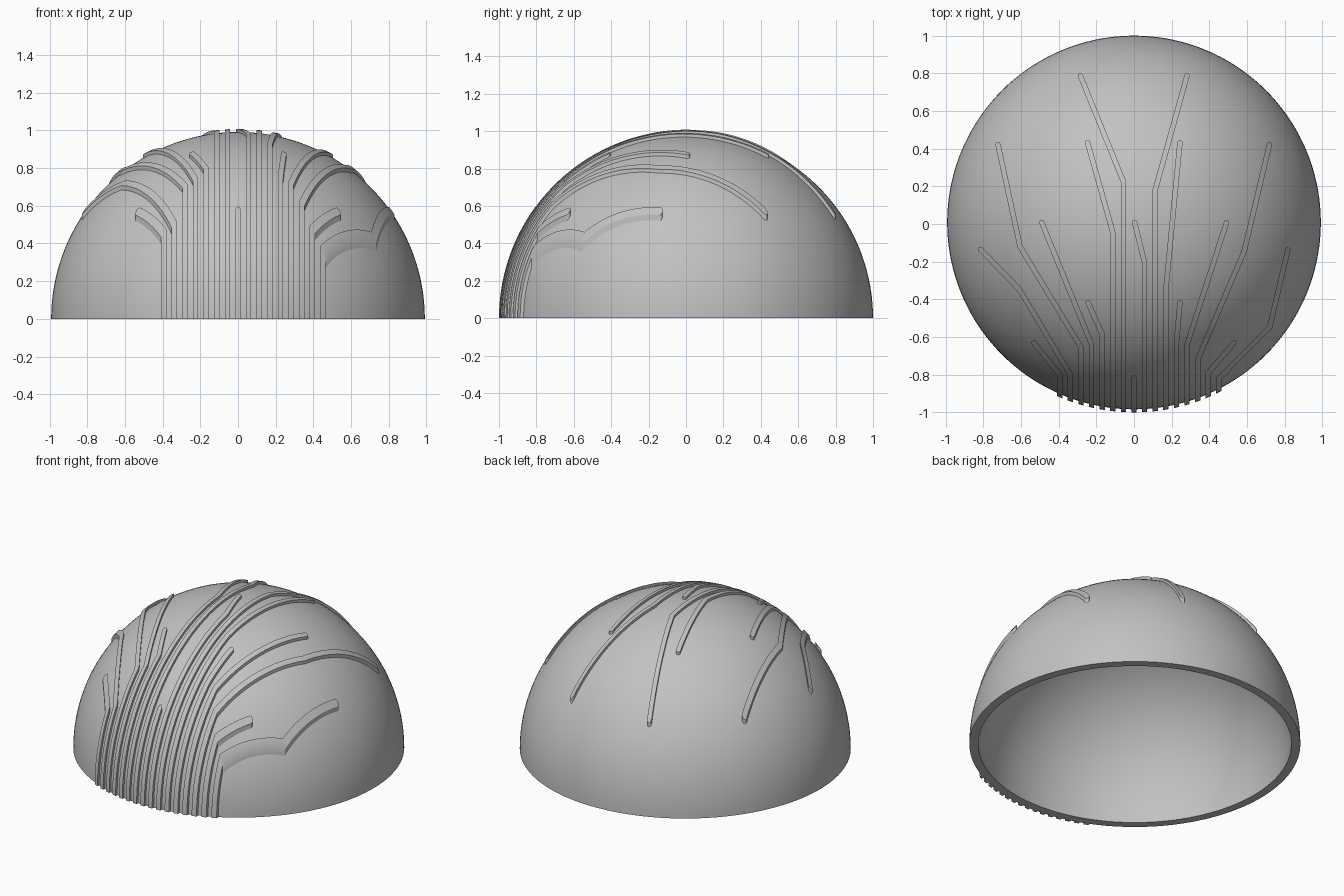
import bpy, bmesh, math
from mathutils import Vector

default = bpy.data.objects.get("Cube")
if default:
    bpy.data.objects.remove(default, do_unlink=True)

R_BODY, R_IN, R_TRACE = 0.992, 0.938, 1.008   # dome outside, inside, trace tops
CY = 0.008                                    # dome centre in y
PITCH, HALF = 0.0563, 0.014                   # trace spacing and half width

grey = bpy.data.materials.new("plain grey")
grey.use_nodes = True
colour = (0.54, 0.54, 0.54, 1)
grey.diffuse_color = colour
grey.node_tree.nodes["Principled BSDF"].inputs["Base Color"].default_value = colour


def finish(bm, name):
    bmesh.ops.remove_doubles(bm, verts=bm.verts, dist=1e-5)
    bmesh.ops.recalc_face_normals(bm, faces=bm.faces)
    mesh = bpy.data.meshes.new(name)
    bm.to_mesh(mesh)
    bm.free()
    mesh.materials.append(grey)
    ob = bpy.data.objects.new(name, mesh)
    bpy.context.scene.collection.objects.link(ob)
    bpy.ops.object.select_all(action='DESELECT')
    ob.select_set(True)
    bpy.context.view_layer.objects.active = ob
    bpy.ops.object.shade_smooth_by_angle(angle=math.radians(30))


# Hollow dome: spin a wall section around z
def dome():
    bm = bmesh.new()
    n = 36
    arc = [math.pi / 2 * i / n for i in range(n + 1)]
    section = [(R_BODY * math.sin(a), R_BODY * math.cos(a)) for a in arc]
    section += [(R_IN * math.sin(a), R_IN * math.cos(a)) for a in reversed(arc)]
    verts = [bm.verts.new((x, CY, z)) for x, z in section]
    edges = [bm.edges.new(pair) for pair in zip(verts, verts[1:])]
    bmesh.ops.spin(bm, geom=verts + edges, cent=(0, CY, 0), axis=(0, 0, 1),
                   angle=2 * math.pi, steps=144, use_merge=True)
    finish(bm, "dome_shell")


def height(p, radius):
    return math.sqrt(max(0, radius ** 2 - p.x ** 2 - (p.y - CY) ** 2))


def side(d):
    return Vector((-d.y, d.x)) * HALF


# Raised trace: plan-view ribbon with a round tip, lifted onto the dome
def trace(name, lane, points):
    x = lane * PITCH
    path = [Vector(p) for p in points[:-1]] + [Vector((x, points[-1])), Vector((x, -1))]
    dirs = [(b - a).normalized() for a, b in zip(path, path[1:])]
    tip = path[0].copy()
    path[0] = tip + dirs[0] * HALF
    rows = []
    for i in range(6):
        a = math.pi / 2 * i / 6
        c = tip + dirs[0] * HALF * (1 - math.cos(a))
        s = side(dirs[0]) * math.sin(a)
        rows.append((c + s, c - s))
    # Mitred corners
    corners = [(path[0] + side(dirs[0]), path[0] - side(dirs[0]))]
    for p, d, e in zip(path[1:], dirs, dirs[1:]):
        m = (d + e).normalized()
        s = side(m) / m.dot(d)
        corners.append((p + s, p - s))
    # The last pair ends on the rim
    corners.append(tuple(Vector((q, CY - math.sqrt(R_TRACE ** 2 - q * q)))
                         for q in (x + HALF, x - HALF)))
    for k, (a, b) in enumerate(zip(corners, corners[1:])):
        last = k == len(corners) - 2
        steps = 44 if last else 24
        for i in range(steps + last):
            t = i / steps
            if last:
                t = math.sin(t * math.pi / 2)
            rows.append((a[0].lerp(b[0], t), a[1].lerp(b[1], t)))
    bm = bmesh.new()
    rings = []
    for l, r in rows:
        rings.append([bm.verts.new((p.x, p.y, height(p, rad))) for p, rad in
                      ((l, R_TRACE), (r, R_TRACE), (r, R_BODY - 0.006), (l, R_BODY - 0.006))])
    for a, b in zip(rings, rings[1:]):
        for i in range(4):
            j = (i + 1) % 4
            bm.faces.new((a[i], a[j], b[j], b[i]))
    finish(bm, name)


dome()

# Per lane: tip, optional bends, then the y where the straight run begins
LANES = {
    -7: [(-0.54, -0.62), -0.80],
    -6: [(-0.825, -0.125), (-0.61, -0.345), -0.80],
    -5: [(-0.725, 0.435), (-0.605, -0.12), -0.655],
    -4: [(-0.495, 0.02), -0.64],
    -3: [(-0.25, -0.405), -0.585],
    -2: [(-0.25, 0.445), -0.045],
    -1: [(-0.29, 0.80), 0.225],
    0: [(0, -0.805), -0.9],
    1: [(0, 0.02), -0.205],
    2: [(0.285, 0.80), 0.18],
    3: [(0.245, 0.445), -0.35],
    4: [(0.245, -0.405), -0.635],
    5: [(0.495, 0.02), -0.64],
    6: [(0.722, 0.435), (0.585, -0.145), -0.72],
    7: [(0.54, -0.62), -0.79],
    8: [(0.82, -0.125), (0.72, -0.55), -0.82],
}
for lane, points in LANES.items():
    trace("raised_trace_%02d" % (lane + 8), lane, points)
